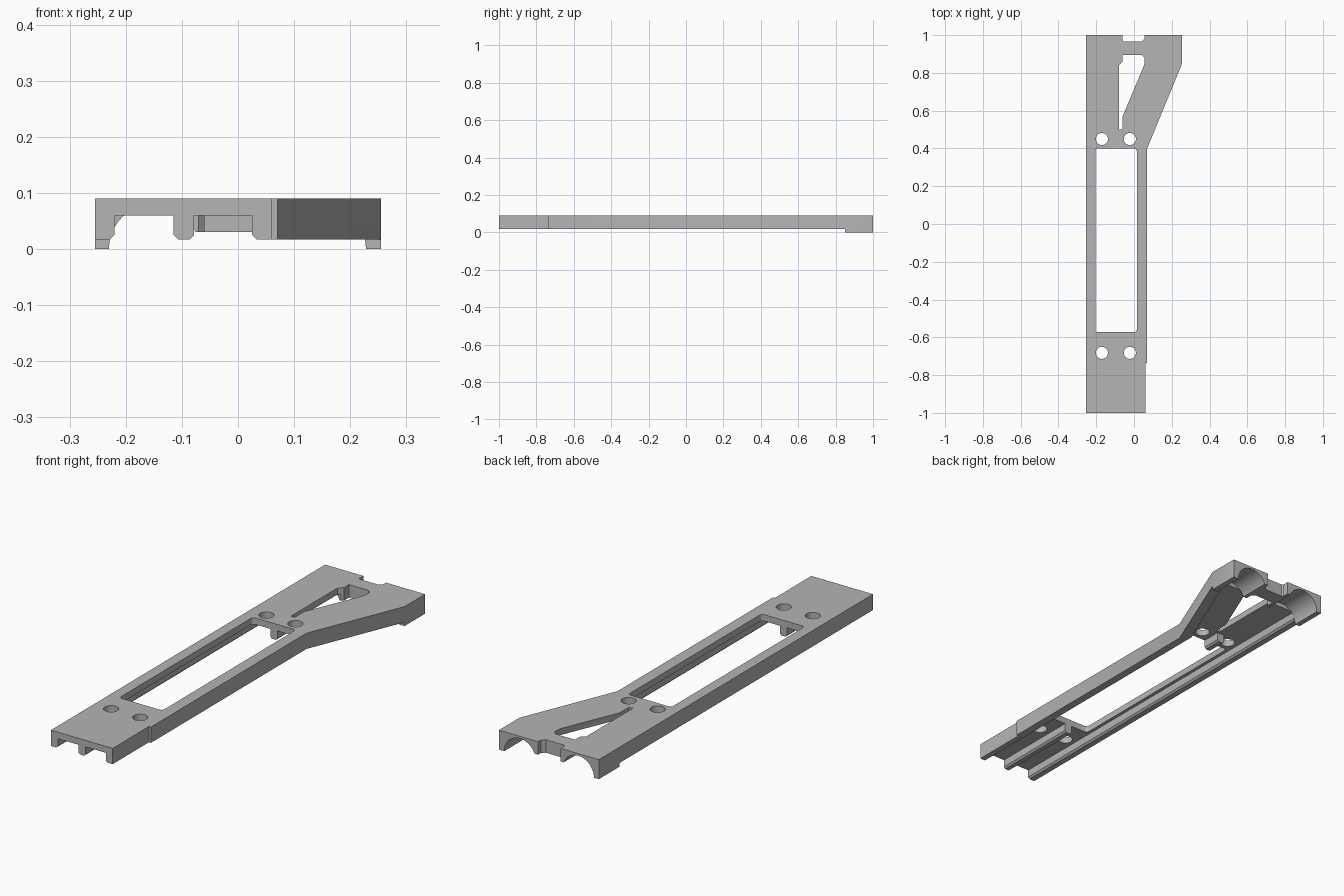
import bpy, bmesh, math

cube = bpy.data.objects.get("Cube")
if cube:
    bpy.data.objects.remove(cube, do_unlink=True)

grey = bpy.data.materials.new("plain grey")
grey.use_nodes = True
grey.diffuse_color = (0.46, 0.46, 0.46, 1)
grey.node_tree.nodes["Principled BSDF"].inputs["Base Color"].default_value = (0.46, 0.46, 0.46, 1)


def prism(name, pts, lo, hi, axis="z", radius=0):
    """Extrude a profile along z (points are x, y) or y (points are x, z)."""
    place = (lambda a, b, t: (a, b, t)) if axis == "z" else (lambda a, b, t: (a, t, b))
    bm = bmesh.new()
    base = bm.faces.new([bm.verts.new(place(a, b, lo)) for a, b in pts])
    new = bmesh.ops.extrude_face_region(bm, geom=[base])["geom"]
    top = [v for v in new if isinstance(v, bmesh.types.BMVert)]
    bmesh.ops.translate(bm, vec=place(0, 0, hi - lo), verts=top)
    if radius:
        sides = [e for e in bm.edges if abs(e.verts[0].co.z - e.verts[1].co.z) > 1e-5]
        bmesh.ops.bevel(bm, geom=sides, offset=radius, segments=4, profile=0.5, affect="EDGES")
    bmesh.ops.recalc_face_normals(bm, faces=bm.faces[:])
    mesh = bpy.data.meshes.new(name)
    bm.to_mesh(mesh)
    bm.free()
    mesh.materials.append(grey)
    obj = bpy.data.objects.new(name, mesh)
    bpy.context.collection.objects.link(obj)
    return obj


def rect(x0, x1, y0, y1):
    return [(x0, y0), (x1, y0), (x1, y1), (x0, y1)]


def circle(cx, cy, r, n):
    return [(cx + r * math.cos(math.tau * i / n), cy + r * math.sin(math.tau * i / n)) for i in range(n)]


def channel(x0, x1):
    # Flared mouth chamfers the lower edges of the ribs
    return [(x0, 0.06), (x0, 0.025), (x0 - 0.008, 0.017), (x0 - 0.008, -0.02),
            (x1 + 0.008, -0.02), (x1 + 0.008, 0.017), (x1, 0.025), (x1, 0.06)]


# Body with the flared rear arm
body = prism("rail_body", [(-0.255, -1), (0.06, -1), (0.06, -0.735), (0.07, -0.735), (0.07, 0.4),
                           (0.255, 0.85), (0.255, 1), (-0.255, 1)], 0, 0.09)


def cut(cutter):
    cutter.hide_render = True
    mod = body.modifiers.new("cut", "BOOLEAN")
    mod.operation = "DIFFERENCE"
    mod.solver = "EXACT"
    mod.object = cutter
    bpy.context.view_layer.objects.active = body
    bpy.ops.object.modifier_apply(modifier=mod.name)
    bpy.data.objects.remove(cutter, do_unlink=True)


# Raise the underside ahead of the rear feet
cut(prism("underside_cutter", rect(-0.4, 0.4, -1.1, 0.85), -0.1, 0.017))

# Long channels either side of the middle rib
cut(prism("left_channel_cutter", channel(-0.22, -0.115), -1.1, 0.85, "y"))
cut(prism("right_channel_cutter", channel(-0.078, 0.025), -1.1, 0.85, "y"))

# Hollow below the rear arm, leaving its outer wall
cut(prism("arm_hollow_cutter", [(-0.22, 0.49), (-0.078, 0.49), (-0.078, 0.42), (0.025, 0.42),
                                (0.205, 0.85), (-0.22, 0.85)], -0.05, 0.06))

# Rear arches and the raised bridge between them
for x in (-0.15, 0.148):
    cut(prism("arch_cutter", circle(x, 0, 0.08, 48), 0.849, 1.1, "y"))
cut(prism("bridge_cutter", rect(-0.085, 0.083, 0.84, 1.1), -0.1, 0.03))

# Window, triangular slot and rear notch
cut(prism("window_cutter", rect(-0.205, 0.015, -0.573, 0.4), -0.1, 0.2, radius=0.015))
cut(prism("slot_cutter", [(-0.08, 0.5), (-0.06, 0.5), (-0.06, 0.57), (0.055, 0.845), (0.055, 0.88),
                          (0.04, 0.895), (-0.06, 0.895), (-0.06, 0.86), (-0.08, 0.84)], -0.1, 0.2))
cut(prism("notch_cutter", [(-0.06, 1.1), (-0.06, 0.972), (-0.053, 0.965), (0.04, 0.965),
                           (0.055, 0.98), (0.055, 1.1)], -0.1, 0.2))

# Screw holes
for y in (-0.682, 0.45):
    for x in (-0.17, -0.022):
        cut(prism("hole_cutter", circle(x, y, 0.032, 32), -0.1, 0.2))

bpy.ops.object.select_all(action="DESELECT")
body.select_set(True)
bpy.context.view_layer.objects.active = body
bpy.ops.object.shade_smooth_by_angle(angle=math.radians(30))
